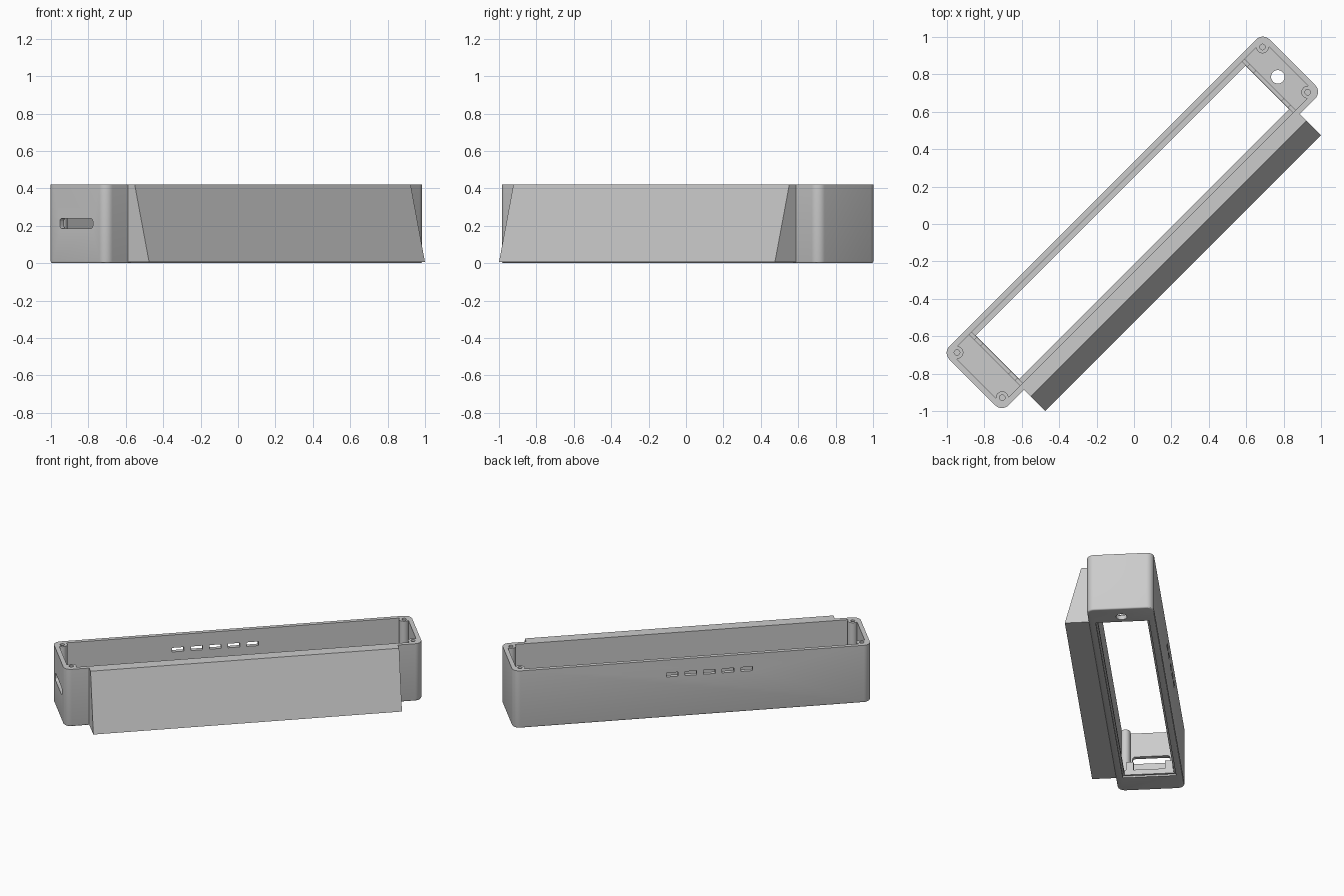
import bpy, bmesh, math
from mathutils import Matrix, Vector

old = bpy.data.objects.get("Cube")
if old:
    bpy.data.objects.remove(old, do_unlink=True)

# One matte grey for the whole enclosure
grey = bpy.data.materials.new("light grey plastic")
grey.use_nodes = True
colour = (0.6, 0.6, 0.6, 1)
grey.diffuse_color = colour
grey.node_tree.nodes["Principled BSDF"].inputs["Base Color"].default_value = colour

# Parts are laid out along x, then turned to the diagonal
TURN = Matrix.Rotation(math.radians(45), 4, 'Z')
L, W, H = 1.21, 0.2235, 0.42      # half length, half width, height
MID = 0.0125                      # case centre line
WALL, FLOOR = 0.03, 0.03


def make(name, bm):
    bmesh.ops.recalc_face_normals(bm, faces=bm.faces)
    mesh = bpy.data.meshes.new(name)
    bm.to_mesh(mesh)
    bm.free()
    mesh.materials.append(grey)
    obj = bpy.data.objects.new(name, mesh)
    bpy.context.collection.objects.link(obj)
    return obj


def block(name, x0, x1, y0, y1, z0, z1, radius=0.0, axis=2, chamfer=0.0):
    """Box with the edges along one axis rounded, and a chamfered bottom."""
    bm = bmesh.new()
    bmesh.ops.create_cube(bm, size=1)
    for v in bm.verts:
        v.co = Vector((x0 + (v.co.x + 0.5) * (x1 - x0),
                       y0 + (v.co.y + 0.5) * (y1 - y0) + MID,
                       z0 + (v.co.z + 0.5) * (z1 - z0)))
    if radius:
        edges = [e for e in bm.edges
                 if abs((e.verts[0].co - e.verts[1].co).normalized()[axis]) > 0.9]
        bmesh.ops.bevel(bm, geom=edges, offset=radius, segments=8,
                        profile=0.5, affect='EDGES')
    if chamfer:
        edges = [e for e in bm.edges if all(v.co.z < z0 + 1e-4 for v in e.verts)]
        bmesh.ops.bevel(bm, geom=edges, offset=chamfer, segments=3,
                        profile=0.5, affect='EDGES')
    return make(name, bm)


def cylinder(name, x, y, z0, z1, r):
    bm = bmesh.new()
    bmesh.ops.create_cone(bm, cap_ends=True, segments=32, radius1=r, radius2=r,
                          depth=z1 - z0,
                          matrix=Matrix.Translation((x, y + MID, (z0 + z1) / 2)))
    return make(name, bm)


def combine(obj, other, operation='DIFFERENCE'):
    mod = obj.modifiers.new("combine", 'BOOLEAN')
    mod.operation = operation
    mod.solver = 'EXACT'
    mod.object = other
    bpy.context.view_layer.update()
    result = bpy.data.meshes.new_from_object(
        obj.evaluated_get(bpy.context.evaluated_depsgraph_get()))
    obj.modifiers.clear()
    obj.data = result
    bpy.data.objects.remove(other, do_unlink=True)


# Open case with rounded corners
case = block("case", -L, L, -W, W, 0, H, radius=0.05, chamfer=0.01)
combine(case, block("cavity", -L + WALL, L - WALL, -W + WALL, W - WALL,
                    FLOOR, H + 0.1, radius=0.025))

# Corner screw posts
for sx in (-1, 1):
    for sy in (-1, 1):
        x, y = sx * 1.155, sy * 0.171
        combine(case, cylinder("post", x, y, 0.015, H, 0.034), 'UNION')
        combine(case, cylinder("screw_hole", x, y, 0.2, H + 0.1, 0.015))

# Long floor opening with a shallow step underneath
combine(case, block("opening", -1.02, 1.02, -0.165, 0.165, -0.1, 0.1))
combine(case, block("step", -1.035, 1.035, -0.178, 0.178, -0.1, 0.012))

# Round floor hole, end port and row of back slots
combine(case, cylinder("floor_hole", 1.1, 0, -0.1, 0.1, 0.036))
combine(case, block("end_port", -L - 0.1, -L + 0.1, -0.125, 0.125,
                    0.185, 0.24, radius=0.018, axis=0))
for i in range(-2, 3):
    x = -0.117 + i * 0.126
    combine(case, block("slot", x - 0.04, x + 0.04, W - 0.1, W + 0.1, 0.295, 0.325))

# Low sills and small clips at both ends of the opening
ends = []
for side, s in (("right", -1), ("left", 1)):
    xs = sorted((s * 1.022, s * 1.042))
    ends.append(block(side + "_sill", *xs, -0.195, 0.195, FLOOR - 0.005, 0.05))
    for label, y in (("front", -0.13), ("back", 0.13)):
        ends.append(block(f"{side}_{label}_clip", *xs, y - 0.025, y + 0.025,
                          0.045, 0.11))

# Sloped front panel: a wedge profile swept along the case
profile = [(-0.2, 0.005), (-0.371, 0.005), (-0.262, H), (-0.2, H)]
bm = bmesh.new()
face = bm.faces.new([bm.verts.new((-1.043, y, z)) for y, z in profile])
swept = bmesh.ops.extrude_face_region(bm, geom=[face])
bmesh.ops.translate(bm, vec=(2.086, 0, 0),
                    verts=[g for g in swept["geom"] if isinstance(g, bmesh.types.BMVert)])
panel = make("sloped_front_panel", bm)

# Turn everything to the diagonal and shade
for obj in [case, panel] + ends:
    obj.data.transform(TURN)
bpy.ops.object.select_all(action='DESELECT')
case.select_set(True)
bpy.context.view_layer.objects.active = case
bpy.ops.object.shade_smooth_by_angle(angle=math.radians(30))
